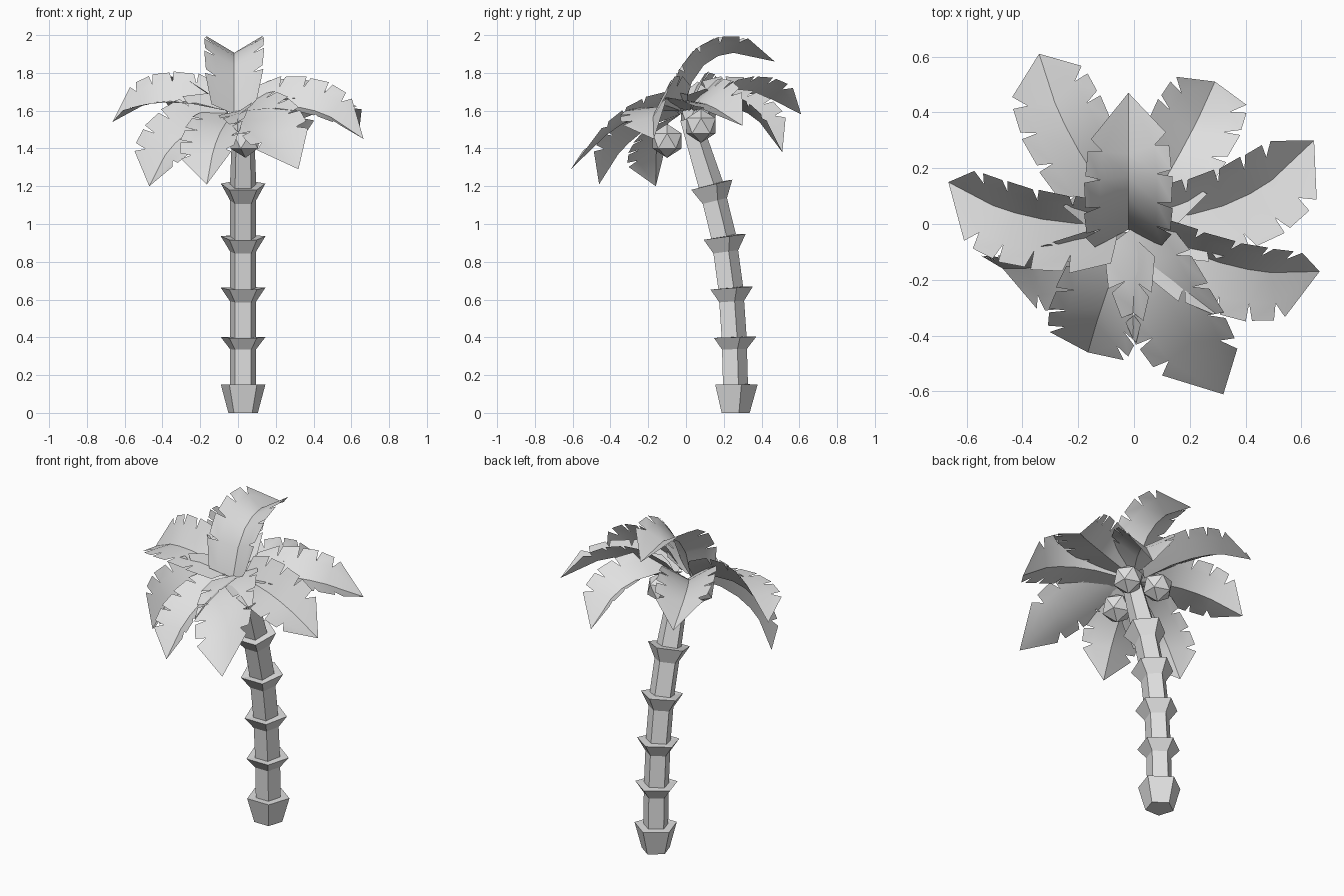
import bpy, bmesh
from math import cos, sin, pi, radians
from mathutils import Vector

cube = bpy.data.objects.get("Cube")
if cube:
    bpy.data.objects.remove(cube, do_unlink=True)

# One plain grey for the whole tree
grey = bpy.data.materials.new("light_grey")
grey.use_nodes = True
grey.diffuse_color = (0.75, 0.75, 0.75, 1)
grey.node_tree.nodes["Principled BSDF"].inputs["Base Color"].default_value = (0.75, 0.75, 0.75, 1)


def make_object(name, bm, smooth=False):
    mesh = bpy.data.meshes.new(name)
    bm.to_mesh(mesh)
    bm.free()
    mesh.materials.append(grey)
    obj = bpy.data.objects.new(name, mesh)
    bpy.context.collection.objects.link(obj)
    if smooth:
        bpy.ops.object.select_all(action='DESELECT')
        obj.select_set(True)
        bpy.context.view_layer.objects.active = obj
        bpy.ops.object.shade_smooth_by_angle(angle=radians(35))
    return obj


# Trunk: a bent five-sided stem, with a flared collar at the top of each length
SIDES = 5
STEM, COLLAR, FOOT = 0.073, 0.124, 0.082


def trunk_ring(bm, centre, axis, radius):
    across = Vector((1, 0, 0))
    depth = axis.cross(across)
    angles = [pi / 2 + k * 2 * pi / SIDES for k in range(SIDES)]
    return [bm.verts.new(centre + radius * (across * cos(a) + depth * sin(a))) for a in angles]


def build_trunk():
    path = [Vector((0.027, y, z)) for y, z in
            ((0.255, 0), (0.255, 0.15), (0.248, 0.4), (0.23, 0.66),
             (0.193, 0.93), (0.125, 1.205), (0.015, 1.56))]
    bm = bmesh.new()
    rings = []
    last = len(path) - 2
    for i, (low, high) in enumerate(zip(path, path[1:])):
        axis = (high - low).normalized()
        rings.append(trunk_ring(bm, low, axis, STEM if i else FOOT))
        if 0 < i < last:
            rings.append(trunk_ring(bm, high - axis * (0.055 + 0.008 * i), axis, STEM))
        rings.append(trunk_ring(bm, high, axis, COLLAR if i < last else STEM * 0.8))
    for a, b in zip(rings, rings[1:]):
        for k in range(SIDES):
            n = (k + 1) % SIDES
            bm.faces.new((a[k], a[n], b[n], b[k]))
    bm.faces.new(rings[0])
    bm.faces.new(rings[-1])
    bmesh.ops.recalc_face_normals(bm, faces=bm.faces)
    make_object("trunk", bm)


# Frond: a V-folded leaf along an arched rib, its edges torn into blades
STATIONS = (0, 0.22, 0.4, 0.56, 0.7, 1)
WIDTHS = (0.14, 0.175, 0.18, 0.18, 0.165)


def build_frond(name, start, middle, tip, fold=30, roll=0):
    start, middle, tip = Vector(start), Vector(middle), Vector(tip)
    control = middle * 2 - (start + tip) / 2

    def rib(t):
        return start * (1 - t) ** 2 + control * 2 * t * (1 - t) + tip * t * t

    def edge(t, side, width):
        tangent = ((control - start) * (1 - t) + (tip - control) * t).normalized()
        across = tangent.cross(Vector((0, 0, 1))).normalized()
        up = across.cross(tangent)
        angle = radians(fold - side * roll)
        return rib(t) + width * (across * side * cos(angle) + up * sin(angle))

    bm = bmesh.new()
    spine = [bm.verts.new(rib(t)) for t in STATIONS]

    def face(side, *verts):
        bm.faces.new(verts[::-1] if side > 0 else verts)

    for side in (-1, 1):
        shift = 0.015 * side
        notches = [bm.verts.new(edge(t + 0.03 + shift * (0 < t), side, w * 0.66))
                   for t, w in zip(STATIONS, WIDTHS)]
        for i in range(len(WIDTHS) - 1):
            inner, outer = notches[i], notches[i + 1]
            face(side, spine[i], spine[i + 1], outer, inner)
            first = bm.verts.new(edge(STATIONS[i] + 0.06 + shift, side, WIDTHS[i]))
            final = bm.verts.new(edge(STATIONS[i + 1] + 0.03 + shift, side, WIDTHS[i + 1] * 1.03))
            face(side, inner, outer, final, first)
        # Arrow-shaped end
        barb = bm.verts.new(edge(STATIONS[-2] + 0.085 + shift, side, WIDTHS[-1] * 0.95))
        face(side, spine[-2], spine[-1], notches[-1])
        face(side, notches[-1], spine[-1], barb)
    make_object(name, bm, smooth=True)


# Coconut: a plain twenty-sided ball
def build_coconut(name, centre):
    bm = bmesh.new()
    bmesh.ops.create_icosphere(bm, subdivisions=1, radius=0.09)
    bmesh.ops.translate(bm, verts=bm.verts, vec=centre)
    make_object(name, bm)


build_trunk()

build_frond("frond_upright", (-0.02, -0.02, 1.58), (-0.02, 0.14, 1.875), (-0.02, 0.47, 1.86), 31)
build_frond("frond_back_right", (-0.04, 0.04, 1.6), (-0.23, 0.32, 1.69), (-0.34, 0.61, 1.58))
build_frond("frond_back_left", (0.04, 0.04, 1.6), (0.19, 0.3, 1.6), (0.29, 0.51, 1.38))
build_frond("frond_left_rear", (0.05, 0.02, 1.6), (0.38, 0.09, 1.64), (0.645, 0.3, 1.52), 26, 18)
build_frond("frond_left_front", (0.05, -0.03, 1.6), (0.37, -0.155, 1.61), (0.665, -0.17, 1.45), 28, 33)
build_frond("frond_front_left", (0.0, -0.01, 1.6), (0.14, -0.3, 1.55), (0.32, -0.61, 1.29), 11, 24)
build_frond("frond_front_right", (-0.02, -0.03, 1.58), (-0.11, -0.28, 1.45), (-0.165, -0.46, 1.21), 24, 8)
build_frond("frond_right_front", (-0.05, -0.03, 1.58), (-0.31, -0.14, 1.45), (-0.47, -0.16, 1.2), 24, -44)
build_frond("frond_right_rear", (-0.05, 0.0, 1.6), (-0.39, 0.03, 1.65), (-0.665, 0.15, 1.54), 27, -30)

build_coconut("coconut_left", (0.11, 0.08, 1.52))
build_coconut("coconut_right", (-0.13, 0.05, 1.57))
build_coconut("coconut_front", (0.04, -0.1, 1.44))
